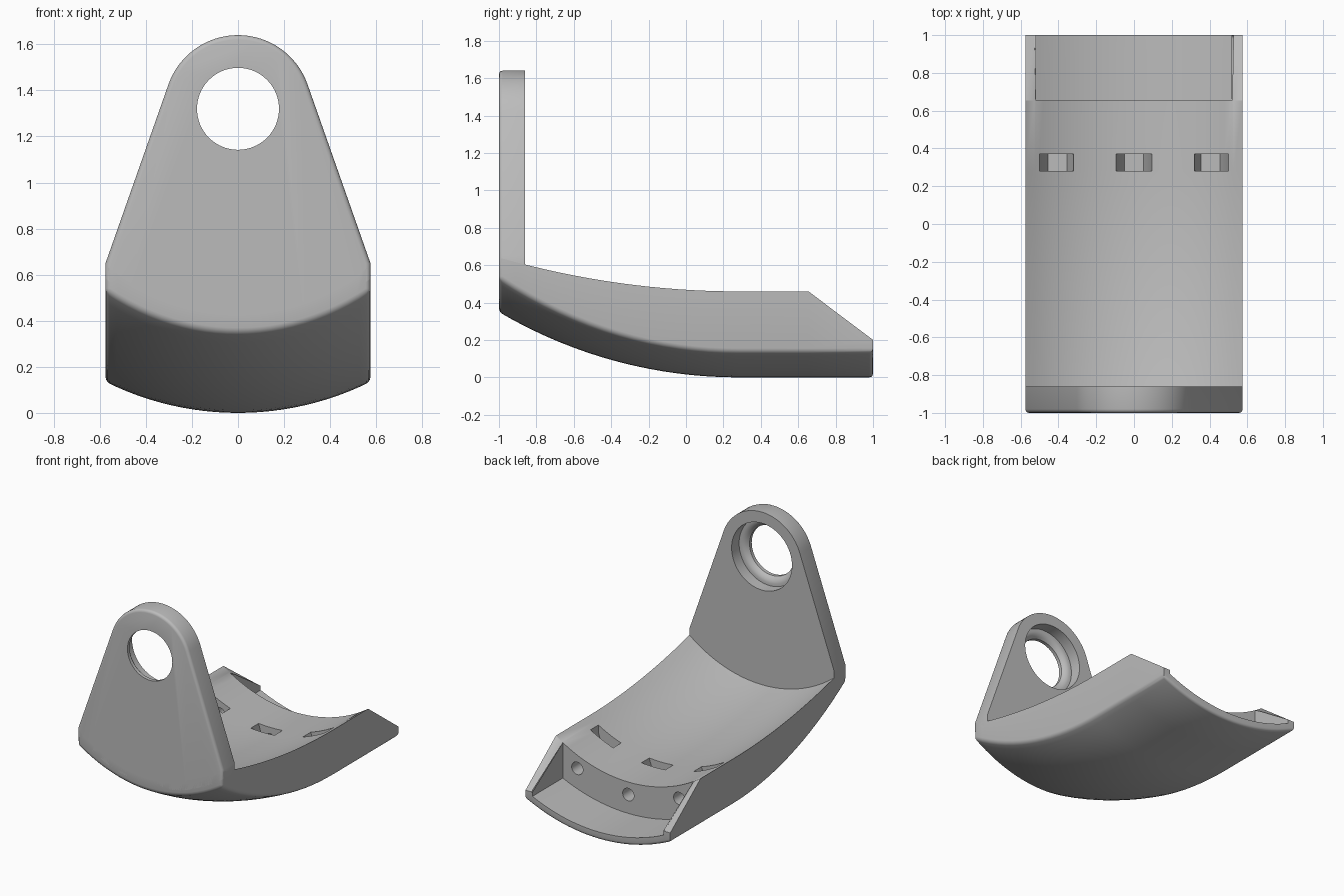
import bpy, bmesh, math

if "Cube" in bpy.data.objects:
    bpy.data.objects.remove(bpy.data.objects["Cube"])

W = 0.575          # half width
BEND = 0.28        # the base is straight behind this y, curved in front of it
grey = bpy.data.materials.new("plain grey")
grey.diffuse_color = (0.5, 0.5, 0.5, 1)
grey.use_nodes = True
grey.node_tree.nodes["Principled BSDF"].inputs["Base Color"].default_value = grey.diffuse_color


def arc(x, r):
    return r - math.sqrt(r * r - x * x)


def under(x, y):
    u = max(0, BEND - y)
    return arc(u, 2.52) + arc(x, 1.29) * (1 + 0.33 * (u / 1.28) ** 2)


def upper(x, y):
    u = max(0, BEND - y) / 1.14
    z = 0.28 + 0.12 * u * u + arc(x, 1.01) * (1 + 0.13 * u * u)
    if y > 0.655:   # side walls slope down to the rear
        k = (y - 0.655) / 0.345
        z = z * (1 - k) + 0.2 * k
    return z


def finish(bm, name):
    bmesh.ops.recalc_face_normals(bm, faces=bm.faces)
    me = bpy.data.meshes.new(name)
    bm.to_mesh(me)
    bm.free()
    me.materials.append(grey)
    ob = bpy.data.objects.new(name, me)
    bpy.context.collection.objects.link(ob)
    return ob


def prism_bm(pts, y0, y1):
    """Outline in x and z, extruded along y."""
    bm = bmesh.new()
    a = [bm.verts.new((x, y0, z)) for x, z in pts]
    b = [bm.verts.new((x, y1, z)) for x, z in pts]
    bm.faces.new(a)
    bm.faces.new(b[::-1])
    for i in range(len(pts)):
        j = (i + 1) % len(pts)
        bm.faces.new((a[i], b[i], b[j], a[j]))
    return bm


def cut(ob, cutter):
    mod = ob.modifiers.new("cut", "BOOLEAN")
    mod.operation = "DIFFERENCE"
    mod.solver = "EXACT"
    mod.object = cutter
    bpy.context.view_layer.objects.active = ob
    bpy.ops.object.modifier_apply(modifier=mod.name)
    bpy.data.objects.remove(cutter)


def smooth(ob):
    bpy.ops.object.select_all(action="DESELECT")
    ob.select_set(True)
    bpy.context.view_layer.objects.active = ob
    bpy.ops.object.shade_smooth_by_angle(angle=math.radians(35))


def round_edges(bm, edges, r):
    bmesh.ops.bevel(bm, geom=edges, offset=r, offset_type="OFFSET", segments=3,
                    profile=0.5, affect="EDGES", clamp_overlap=True)


# Curved base: two sheets joined by side and end walls
xs = [-W + 2 * W * i / 24 for i in range(25)]
ys = [-1 + 1.28 * i / 16 for i in range(17)] + [0.655, 1.0]
bm = bmesh.new()
lo = [[bm.verts.new((x, y, under(x, y))) for x in xs] for y in ys]
hi = [[bm.verts.new((x, y, upper(x, y))) for x in xs] for y in ys]
for g in (lo, hi):
    for j in range(len(ys) - 1):
        for i in range(len(xs) - 1):
            bm.faces.new((g[j][i], g[j][i + 1], g[j + 1][i + 1], g[j + 1][i]))
for i in (0, -1):
    for j in range(len(ys) - 1):
        bm.faces.new((lo[j][i], lo[j + 1][i], hi[j + 1][i], hi[j][i]))
for j in (0, -1):
    for i in range(len(xs) - 1):
        bm.faces.new((lo[j][i], lo[j][i + 1], hi[j][i + 1], hi[j][i]))
bmesh.ops.recalc_face_normals(bm, faces=bm.faces)
# Rounded lower rim and front corners
rim = [bm.edges.get((lo[j][i], lo[j][i + 1])) for j in (0, -1) for i in range(len(xs) - 1)]
rim += [bm.edges.get((lo[j][i], lo[j + 1][i])) for i in (0, -1) for j in range(len(ys) - 1)]
rim += [bm.edges.get((lo[0][i], hi[0][i])) for i in (0, -1)]
round_edges(bm, rim, 0.02)
base = finish(bm, "curved_base")

# Open recess at the rear
fx = [-0.52 + 1.04 * i / 24 for i in range(25)]
floor = [(x, 0.055 + arc(x, 1.235)) for x in fx]
cut(base, finish(prism_bm(floor + [(0.52, 0.8), (-0.52, 0.8)], 0.655, 1.2), "recess_cutter"))

# Three tapered slots, each reached by a round hole from the recess
for x, dz in ((-0.405, 0.08), (0, 0), (0.405, 0.08)):
    slot = [(x - 0.05, 0.14 + dz), (x + 0.05, 0.14 + dz), (x + 0.095, 0.28 + dz),
            (x + 0.095, 0.7), (x - 0.095, 0.7), (x - 0.095, 0.28 + dz)]
    cut(base, finish(prism_bm(slot, 0.28, 0.37), "slot_cutter"))
    ring = [(x + 0.045 * math.cos(math.tau * k / 24),
             0.19 + dz + 0.045 * math.sin(math.tau * k / 24)) for k in range(24)]
    cut(base, finish(prism_bm(ring, 0.33, 0.72), "hole_cutter"))
smooth(base)

# Upright plate: tapered sides, round top, lower edge sunk into the base
CZ, R = 1.32, 0.32
a0 = math.atan2(0.65 - CZ, W) + math.acos(R / math.hypot(W, 0.65 - CZ))
outline = [(x, 0.385 + 1.1 * arc(x, 1.01)) for x in xs]
outline.append((W, 0.65))
for k in range(33):
    a = a0 + (math.pi - 2 * a0) * k / 32
    outline.append((R * math.cos(a), CZ + R * math.sin(a)))
outline.append((-W, 0.65))
bm = prism_bm(outline, -1, -0.86)
bmesh.ops.recalc_face_normals(bm, faces=bm.faces)
bm.verts.ensure_lookup_table()
n = len(outline)
front = [bm.edges.get((bm.verts[i], bm.verts[(i + 1) % n])) for i in range(len(xs) - 1, n)]
round_edges(bm, front, 0.02)
plate = finish(bm, "upright_plate")

# Stepped bore: narrow at the front, wide at the back
steps = [(0, -1.1), (0.178, -1.1), (0.178, -0.975), (0.19, -0.96), (0.205, -0.95),
         (0.22, -0.945), (0.24, -0.945), (0.24, -0.8), (0, -0.8)]
bm = bmesh.new()
vs = [bm.verts.new((r, y, CZ)) for r, y in steps]
es = [bm.edges.new(p) for p in zip(vs, vs[1:])]
bmesh.ops.spin(bm, geom=vs + es, cent=(0, 0, CZ), axis=(0, 1, 0), angle=math.tau,
               steps=64, use_merge=True)
bmesh.ops.remove_doubles(bm, verts=bm.verts, dist=1e-5)
cut(plate, finish(bm, "bore_cutter"))
smooth(plate)
